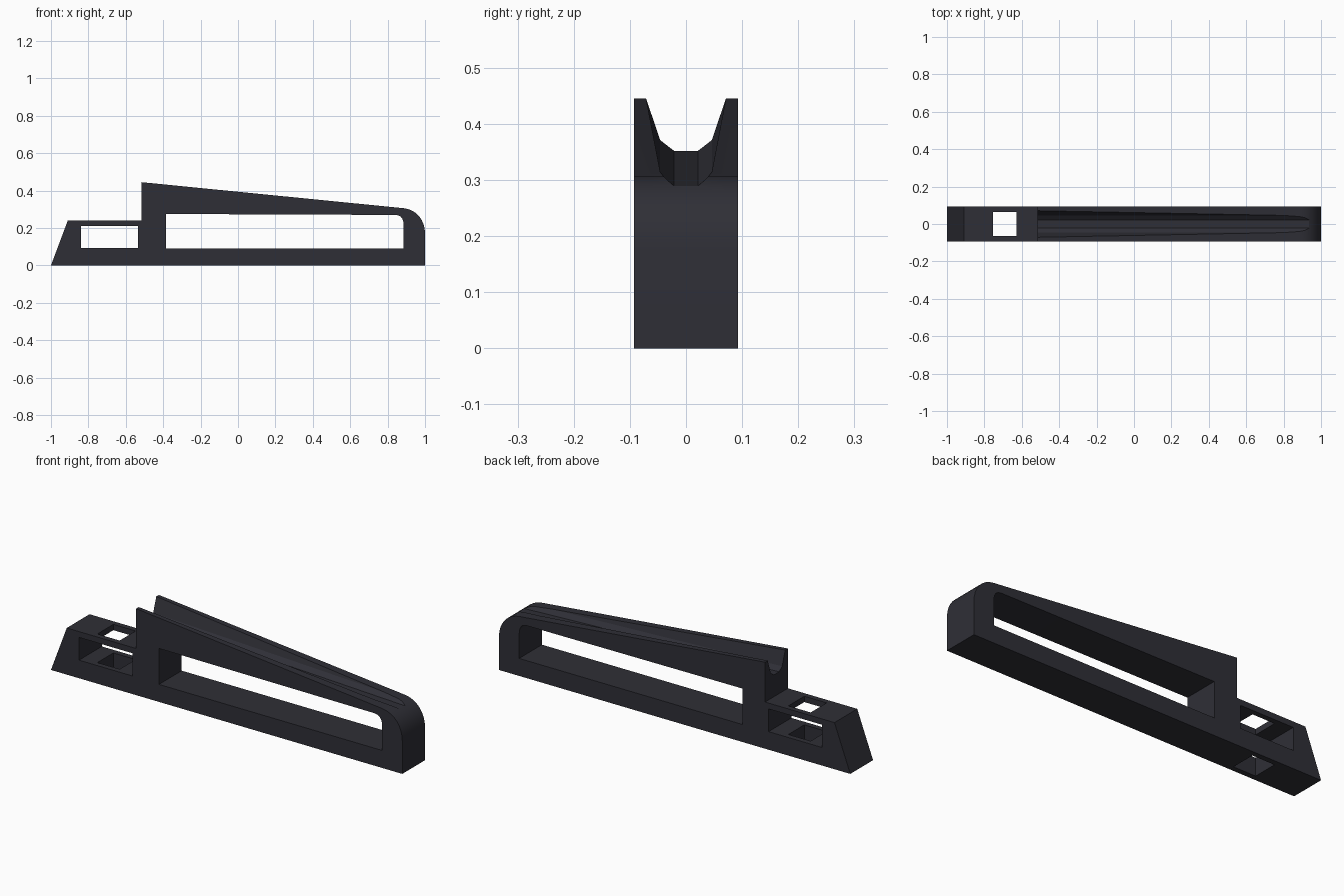
import bpy, bmesh
from mathutils import Vector
from mathutils.geometry import interpolate_bezier

if "Cube" in bpy.data.objects:
    bpy.data.objects.remove(bpy.data.objects["Cube"])

W = 0.0925  # half width of the body

mat = bpy.data.materials.new("dark_charcoal")
mat.diffuse_color = (0.028, 0.028, 0.037, 1)
mat.use_nodes = True
mat.node_tree.nodes["Principled BSDF"].inputs["Base Color"].default_value = mat.diffuse_color


def prism(name, ring, offset):
    """Sweep a closed ring of 3D points along an offset vector."""
    bm = bmesh.new()
    face = bm.faces.new([bm.verts.new(p) for p in ring])
    ext = bmesh.ops.extrude_face_region(bm, geom=[face])
    moved = [v for v in ext["geom"] if isinstance(v, bmesh.types.BMVert)]
    bmesh.ops.translate(bm, verts=moved, vec=offset)
    bmesh.ops.recalc_face_normals(bm, faces=bm.faces)
    me = bpy.data.meshes.new(name)
    bm.to_mesh(me)
    bm.free()
    me.materials.append(mat)
    ob = bpy.data.objects.new(name, me)
    bpy.context.collection.objects.link(ob)
    return ob


def side_prism(name, profile, half):
    return prism(name, [(x, -half, z) for x, z in profile], (0, 2 * half, 0))


def curve(p0, h0, h1, p1, n):
    pts = interpolate_bezier(*[Vector((x, 0, z)) for x, z in (p0, h0, h1, p1)], n)
    return [(p.x, p.z) for p in pts]


# Body: stepped wedge with a rounded nose
nose = curve((1, 0.17), (1, 0.242), (0.955, 0.299), (0.885, 0.306), 9)
body = side_prism("wedge_body", [(-1, 0), (1, 0)] + nose +
                  [(-0.515, 0.445), (-0.515, 0.24), (-0.91, 0.24)], W)

# Long side window with one rounded corner
corner = curve((0.885, 0.215), (0.885, 0.247), (0.875, 0.27), (0.84, 0.27), 6)
long_window = side_prism("long_window_cutter", [(-0.385, 0.09), (0.885, 0.09)] +
                         corner + [(-0.385, 0.275)], 0.2)

# Small side window and vertical square hole in the low step
small_window = side_prism("small_window_cutter", [(-0.84, 0.093), (-0.535, 0.093),
                          (-0.535, 0.21), (-0.84, 0.21)], 0.2)
square_hole = side_prism("square_hole_cutter", [(-0.755, -0.1), (-0.628, -0.1),
                         (-0.628, 0.4), (-0.755, 0.4)], 0.065)

# Groove along the sloping top, sinking less steeply than the slope
slope = -0.043
half = [(0.0215, 0.352), (0.046, 0.371), (0.0711, 0.445), (0.088, 0.495)]
section = half + [(-y, z) for y, z in reversed(half)]
x0 = -0.6
groove = prism("groove_cutter", [(x0, y, z + slope * (x0 + 0.515)) for y, z in section],
               (1.8, 0, 1.8 * slope))

for cutter in (long_window, small_window, square_hole, groove):
    mod = body.modifiers.new(cutter.name, "BOOLEAN")
    mod.operation = "DIFFERENCE"
    mod.solver = "EXACT"
    mod.object = cutter
    cutter.hide_render = True
    bpy.context.view_layer.objects.active = body
    bpy.ops.object.modifier_apply(modifier=mod.name)
    bpy.data.objects.remove(cutter)

bpy.ops.object.select_all(action="DESELECT")
body.select_set(True)
bpy.context.view_layer.objects.active = body
bpy.ops.object.shade_smooth_by_angle(angle=0.35)
